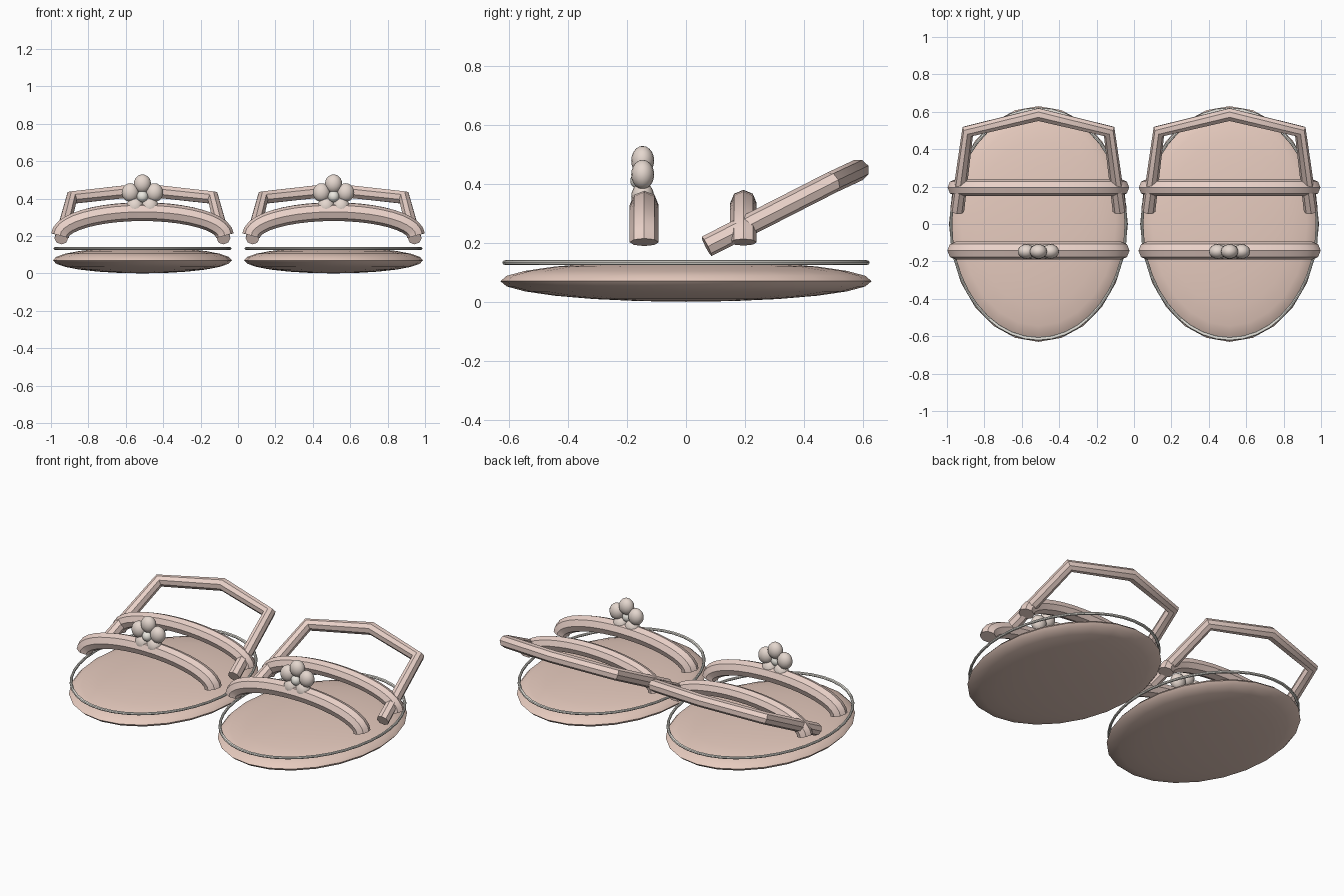
import bpy
from math import sin, cos, pi, radians

if "Cube" in bpy.data.objects:
    bpy.data.objects.remove(bpy.data.objects["Cube"])


def material(name, rgb):
    m = bpy.data.materials.new(name)
    m.diffuse_color = (*rgb, 1)
    m.use_nodes = True
    m.node_tree.nodes["Principled BSDF"].inputs["Base Color"].default_value = m.diffuse_color
    return m


PINK = material("blush", (0.80, 0.60, 0.52))
STRAP = material("strap_blush", (0.82, 0.64, 0.58))
PETAL = material("petal", (0.78, 0.68, 0.62))
CREAM = material("cream", (0.82, 0.80, 0.74))


def finish(name, mat):
    o = bpy.context.object
    o.name = name
    o.data.materials.append(mat)
    bpy.ops.object.shade_smooth_by_angle(angle=radians(40))
    return o


def ball(name, loc, scale, mat, seg=16, rings=10):
    bpy.ops.mesh.primitive_uv_sphere_add(segments=seg, ring_count=rings, radius=1, location=loc)
    bpy.context.object.scale = scale
    bpy.ops.object.transform_apply(location=False, rotation=False, scale=True)
    return finish(name, mat)


def tube(name, points, radius, mat):
    c = bpy.data.curves.new(name, 'CURVE')
    c.dimensions = '3D'
    c.bevel_depth = radius
    c.bevel_resolution = 2
    c.use_fill_caps = True
    s = c.splines.new('POLY')
    s.points.add(len(points) - 1)
    for p, co in zip(s.points, points):
        p.co = (*co, 1)
    o = bpy.data.objects.new(name, c)
    bpy.context.collection.objects.link(o)
    bpy.ops.object.select_all(action='DESELECT')
    o.select_set(True)
    bpy.context.view_layer.objects.active = o
    bpy.ops.object.convert(target='MESH')
    return finish(name, mat)


def arch(cx, y, half, base, rise, n=20):
    return [(cx - half * cos(pi * i / n), y, base + rise * sin(pi * i / n)) for i in range(n + 1)]


for side, cx in (("left", -0.511), ("right", 0.511)):
    # padded oval sole
    ball(f"{side}_sole", (cx, 0, 0.07), (0.478, 0.63, 0.07), PINK, 24, 12)

    # thin trim ring over the rim
    bpy.ops.mesh.primitive_torus_add(major_segments=40, minor_segments=8, major_radius=1,
                                     minor_radius=0.016, location=(cx, 0, 0.133))
    bpy.context.object.scale = (0.468, 0.614, 0.5)
    bpy.ops.object.transform_apply(location=False, rotation=False, scale=True)
    finish(f"{side}_trim", CREAM)

    # toe and instep straps
    tube(f"{side}_toe_strap", arch(cx, -0.142, 0.44, 0.202, 0.127), 0.049, STRAP)
    tube(f"{side}_instep_strap", arch(cx, 0.195, 0.442, 0.202, 0.133), 0.045, STRAP)

    # angular heel strap
    half = [(-0.434, 0.07, 0.188), (-0.378, 0.495, 0.405)]
    path = half + [(0, 0.585, 0.447)] + [(-x, y, z) for x, y, z in reversed(half)]
    tube(f"{side}_heel_strap", [(cx + x, y, z) for x, y, z in path], 0.037, STRAP)

    # five-petal flower
    for i in range(5):
        a = pi / 2 + i * 2 * pi / 5
        ball(f"{side}_petal_{i + 1}", (cx + 0.068 * cos(a), -0.147, 0.411 + 0.068 * sin(a)),
             (0.046, 0.039, 0.05), PETAL)
    ball(f"{side}_flower_center", (cx, -0.158, 0.411), (0.031, 0.031, 0.031), CREAM)
